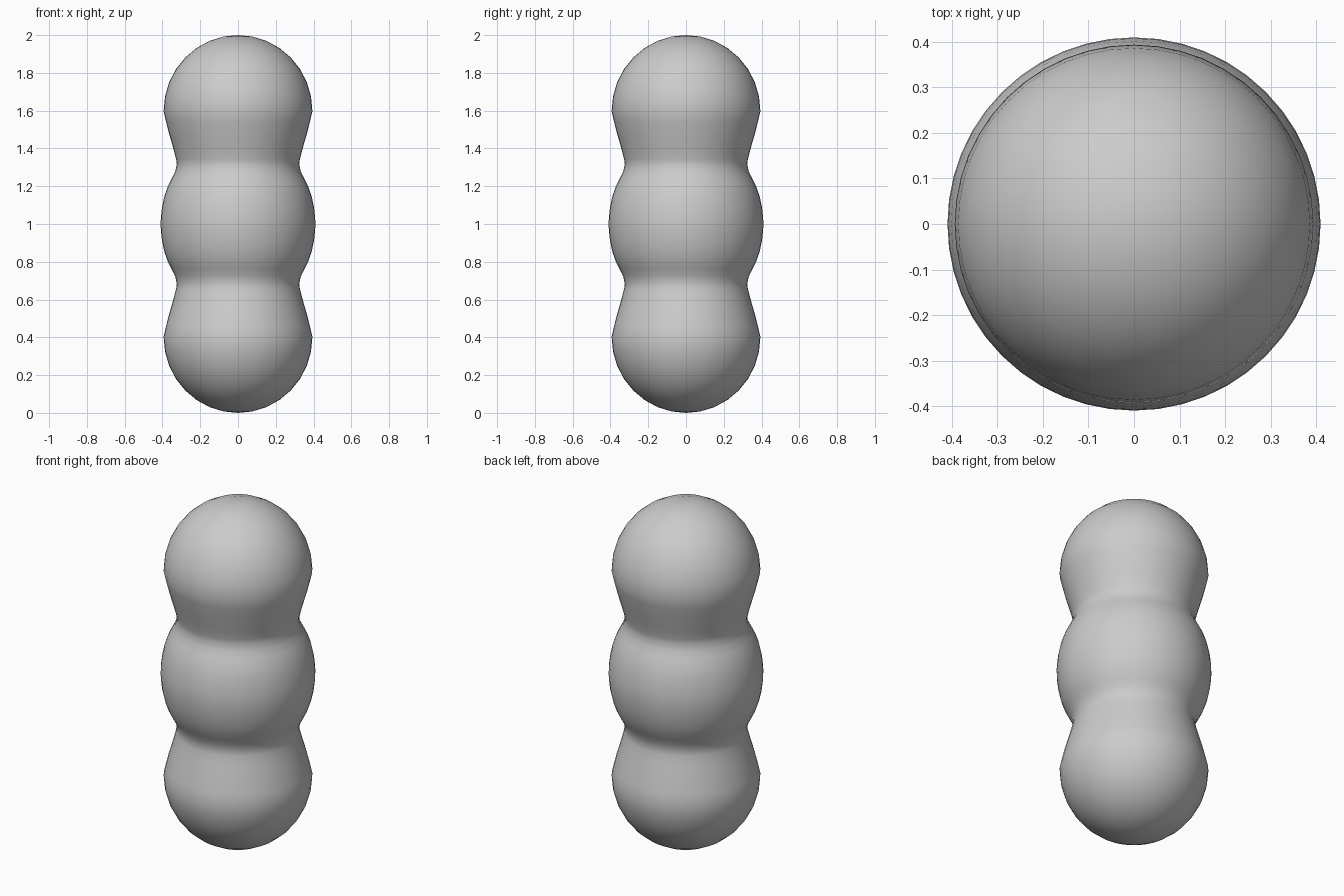
import bpy, bmesh, math

if "Cube" in bpy.data.objects:
    bpy.data.objects.remove(bpy.data.objects["Cube"])

SIDES = 48
R = 0.394          # radius of the end lobes
CAP_STEPS = 8

# lower half of the outline (radius, height): round cap, waist, middle bulge
cap = [(R * math.sin(math.pi / 2 * i / CAP_STEPS),
        0.402 * (1 - math.cos(math.pi / 2 * i / CAP_STEPS))) for i in range(CAP_STEPS + 1)]
waist = [(0.382, 0.455), (0.367, 0.515), (0.351, 0.57), (0.337, 0.62), (0.327, 0.66), (0.324, 0.685),
         (0.333, 0.725), (0.351, 0.76), (0.371, 0.80), (0.389, 0.85), (0.402, 0.91),
         (0.408, 0.96)]
half = cap + waist
profile = half + [(0.41, 1.0)] + [(r, 2 - z) for r, z in reversed(half)]

# spin the outline into one closed body
bm = bmesh.new()
verts = [bm.verts.new((r, 0, z)) for r, z in profile]
edges = [bm.edges.new(pair) for pair in zip(verts, verts[1:])]
bmesh.ops.spin(bm, geom=verts + edges, cent=(0, 0, 0), axis=(0, 0, 1),
               angle=2 * math.pi, steps=SIDES, use_merge=False)
bmesh.ops.remove_doubles(bm, verts=bm.verts, dist=1e-4)
bmesh.ops.recalc_face_normals(bm, faces=bm.faces)
for f in bm.faces:
    f.smooth = True
mesh = bpy.data.meshes.new("three_lobed_body")
bm.to_mesh(mesh)
bm.free()
body = bpy.data.objects.new("three_lobed_body", mesh)
bpy.context.collection.objects.link(body)
